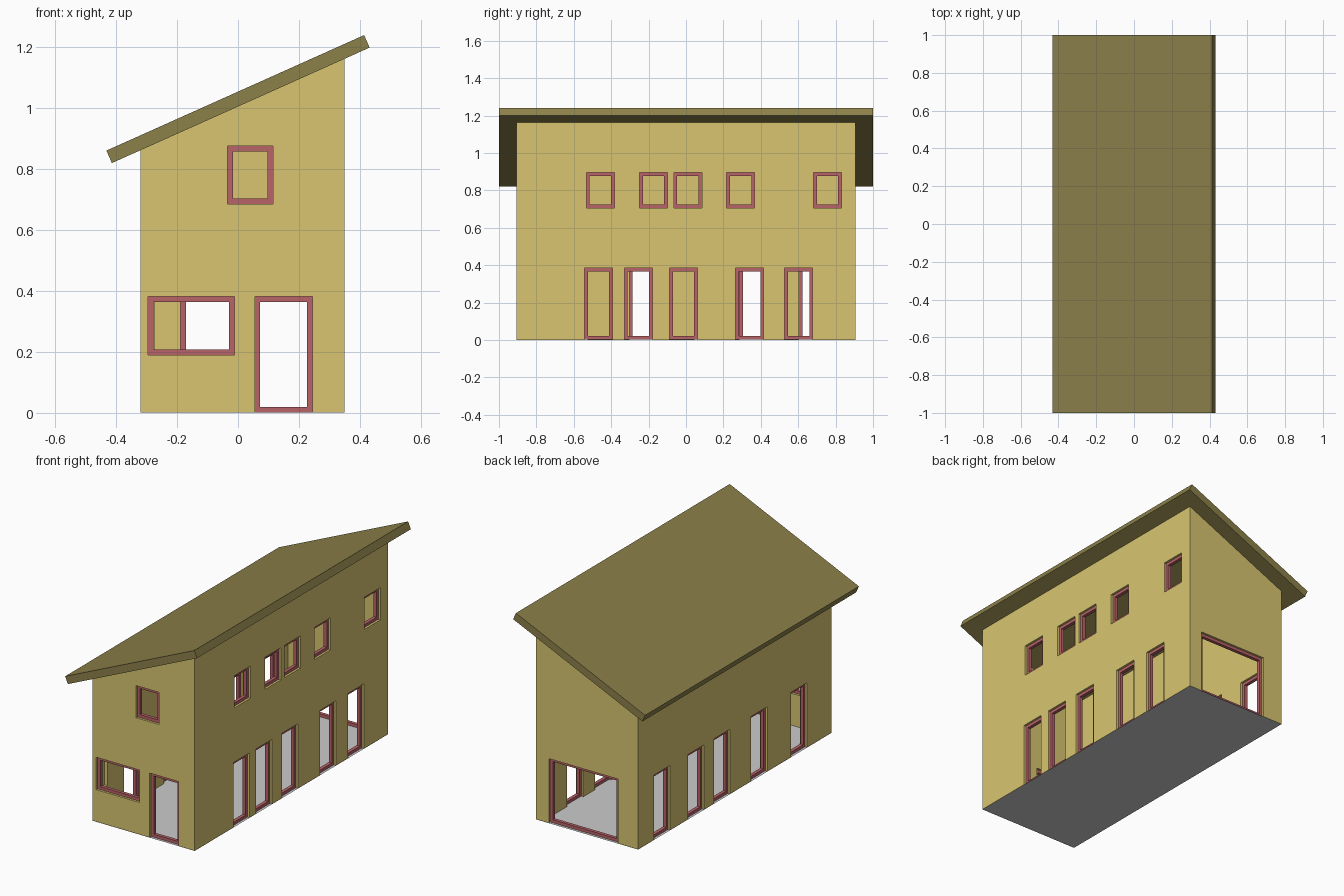
import bpy, bmesh

if "Cube" in bpy.data.objects:
    bpy.data.objects.remove(bpy.data.objects["Cube"])

X0, X1, Y = -0.32, 0.35, 0.905      # wall footprint
T = 0.046                           # wall thickness
RECESS, DEPTH, BAR = 0.013, 0.02, 0.018


def material(name, rgb):
    m = bpy.data.materials.new(name)
    m.diffuse_color = (*rgb, 1)
    m.use_nodes = True
    m.node_tree.nodes["Principled BSDF"].inputs["Base Color"].default_value = m.diffuse_color
    return m


WALL = material("wall_yellow", (0.69, 0.56, 0.165))
ROOF = material("roof_olive", (0.26, 0.215, 0.068))
RED = material("frame_red", (0.48, 0.125, 0.14))


def finish(name, bm, mat=None):
    bmesh.ops.recalc_face_normals(bm, faces=bm.faces)
    me = bpy.data.meshes.new(name)
    bm.to_mesh(me)
    bm.free()
    ob = bpy.data.objects.new(name, me)
    bpy.context.collection.objects.link(ob)
    if mat:
        me.materials.append(mat)
    return ob


def prism(name, profile, y, mat=None):
    """Extrude an x-z profile from -y to y."""
    bm = bmesh.new()
    f = bm.faces.new([bm.verts.new((x, -y, z)) for x, z in profile])
    out = bmesh.ops.extrude_face_region(bm, geom=[f])["geom"]
    bmesh.ops.translate(bm, vec=(0, 2 * y, 0),
                        verts=[v for v in out if isinstance(v, bmesh.types.BMVert)])
    return finish(name, bm, mat)


def place(side, a, depth, z):
    """Point at a along a wall, depth inward from its outer face."""
    return {"front": (a, -Y + depth, z), "back": (a, Y - depth, z),
            "right": (X1 - depth, a, z), "left": (X0 + depth, a, z)}[side]


def rect(bm, side, a0, a1, z0, z1, d):
    return [bm.verts.new(place(side, a, d, z))
            for a, z in ((a0, z0), (a1, z0), (a1, z1), (a0, z1))]


def bridge(bm, p, q):
    for i in range(4):
        j = (i + 1) % 4
        bm.faces.new((p[i], p[j], q[j], q[i]))


def frame(name, side, a0, a1, z0, z1):
    bm = bmesh.new()
    d0, d1 = RECESS, RECESS + DEPTH
    inner = (a0 + BAR, a1 - BAR, z0 + BAR, z1 - BAR)
    rings = [rect(bm, side, a0, a1, z0, z1, d0), rect(bm, side, a0, a1, z0, z1, d1),
             rect(bm, side, *inner, d1), rect(bm, side, *inner, d0)]
    for i in range(4):
        bridge(bm, rings[i], rings[(i + 1) % 4])
    finish(name, bm, RED)


# Openings: side, start, end, bottom, top
openings = [("front", -0.295, -0.012, 0.19, 0.382),
            ("front", 0.055, 0.245, 0.002, 0.382),
            ("front", -0.035, 0.115, 0.686, 0.876),
            ("back", -0.188, 0.265, 0.002, 0.382)]
openings += [("right", y, y + 0.15, 0.002, 0.384) for y in (-0.543, -0.33, -0.088, 0.265, 0.527)]
openings += [("right", y, y + 0.15, 0.705, 0.895) for y in (-0.533, -0.249, -0.065, 0.217, 0.682)]
openings += [("left", y, y + 0.15, 0.002, 0.384) for y in (-0.677, -0.303, 0.045, 0.287, 0.605)]


# Roof slab and its underside line
def under(x):
    return 0.82 + (x + 0.414) * 0.379 / 0.846


prism("roof", [(-0.414, 0.82), (0.432, 1.199), (0.414, 1.24), (-0.432, 0.861)], 1.0, ROOF)

# Hollow walls
walls = prism("walls", [(X0, 0.001), (X1, 0.001), (X1, under(X1)), (X0, under(X0))], Y, WALL)
room = prism("room_cutter", [(X0 + T, -0.2), (X1 - T, -0.2), (X1 - T, 1.5), (X0 + T, 1.5)], Y - T)

# Window and door frames, plus the cutter for their openings
bm = bmesh.new()
for i, (side, a0, a1, z0, z1) in enumerate(openings):
    kind = "window_frame" if z0 > 0.1 else "door_frame"
    frame(f"{side}_{kind}_{i + 1}", side, a0, a1, z0, z1)
    low = z0 if z0 > 0.1 else -0.1
    p = rect(bm, side, a0, a1, low, z1, -0.05)
    q = rect(bm, side, a0, a1, low, z1, T + 0.03)
    bridge(bm, p, q)
    bm.faces.new(p)
    bm.faces.new(q)
holes = finish("opening_cutter", bm)

for cutter in (room, holes):
    mod = walls.modifiers.new(cutter.name, 'BOOLEAN')
    mod.operation = 'DIFFERENCE'
    mod.solver = 'EXACT'
    mod.object = cutter
    cutter.hide_render = True
    cutter.hide_viewport = True

# Ground floor sheet
bm = bmesh.new()
bm.faces.new([bm.verts.new(c) for c in ((X0, -Y, 0), (X1, -Y, 0), (X1, Y, 0), (X0, Y, 0))])
finish("floor", bm)
